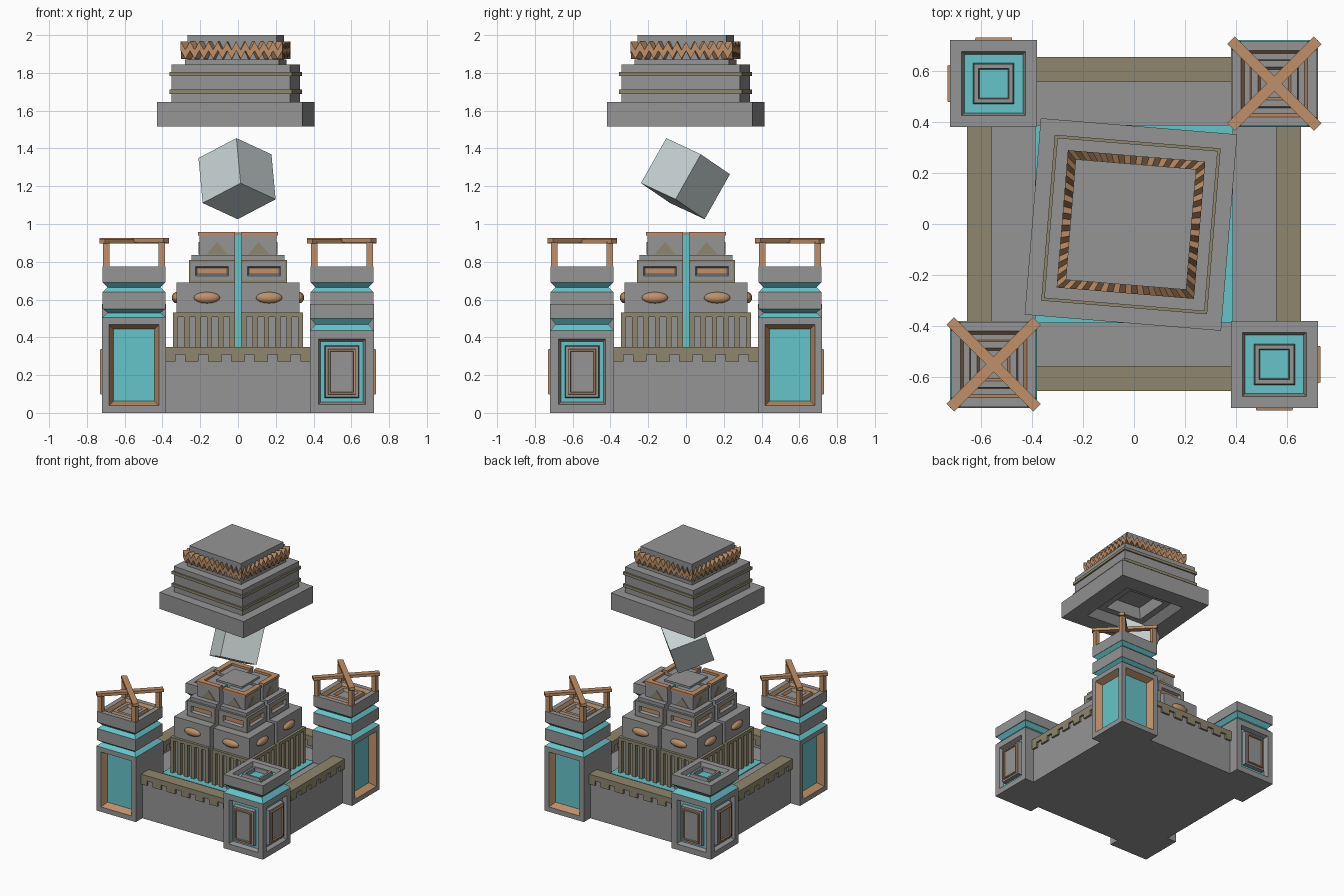
import bpy, bmesh, math
from mathutils import Matrix, Vector

if "Cube" in bpy.data.objects:
    bpy.data.objects.remove(bpy.data.objects["Cube"])

COLOURS = {
    "stone_grey": (0.30, 0.30, 0.30), "teal_glow": (0.13, 0.55, 0.59),
    "copper_brown": (0.52, 0.28, 0.14), "olive_trim": (0.27, 0.24, 0.155),
    "pale_crystal": (0.58, 0.65, 0.65),
}
MATS = []
for n, c in COLOURS.items():
    m = bpy.data.materials.new(n)
    m.diffuse_color = (*c, 1)
    m.use_nodes = True
    m.node_tree.nodes["Principled BSDF"].inputs["Base Color"].default_value = m.diffuse_color
    MATS.append(m)
GREY, TEAL, BROWN, OLIVE, PALE = range(5)
ALL4, PAIR = (0, 90, 180, 270), (0, 180)


def box(bm, x, y, z, mat, matrix=Matrix()):
    """Box from (min, max) ranges."""
    size = Matrix.Diagonal((x[1] - x[0], y[1] - y[0], z[1] - z[0], 1))
    mid = Matrix.Translation([(r[0] + r[1]) / 2 for r in (x, y, z)])
    vs = bmesh.ops.create_cube(bm, size=1, matrix=matrix @ mid @ size)["verts"]
    faces = list({f for v in vs for f in v.link_faces})
    for f in faces:
        f.material_index = mat
    return faces


def loft(bm, rings, cx=0, cy=0):
    """Stack of square rings (half width, z, colour of the band below)."""
    loops = [[bm.verts.new((cx + sx * h, cy + sy * h, z))
              for sx, sy in ((-1, -1), (1, -1), (1, 1), (-1, 1))] for h, z, _ in rings]
    faces = [bm.faces.new(loops[0][::-1])]
    faces[0].material_index = rings[0][2]
    for a, b, ring in zip(loops, loops[1:], rings[1:]):
        for i in range(4):
            j = (i + 1) % 4
            f = bm.faces.new((a[i], a[j], b[j], b[i]))
            f.material_index = ring[2]
            faces.append(f)
    f = bm.faces.new(loops[-1])
    f.material_index = rings[-1][2]
    bm.normal_update()
    return faces + [f]


def panel(bm, face, steps, centre):
    """Nested insets (width, depth, ring colour) ending in a centre colour."""
    for width, depth, mat in steps:
        bm.normal_update()
        ring = bmesh.ops.inset_individual(bm, faces=[face], thickness=width, depth=depth,
                                          use_even_offset=True)["faces"]
        for f in ring:
            if f is not face:
                f.material_index = mat
    face.material_index = centre


def facing(faces, d):
    return max((f for f in faces if f.normal.dot(Vector(d)) > 0.9), key=lambda f: f.calc_area())


def finish(name, bm, turns=(0,), matrix=Matrix(), smooth=False):
    geom = bm.verts[:] + bm.edges[:] + bm.faces[:]
    for t in turns[1:]:
        new = bmesh.ops.duplicate(bm, geom=geom)["geom"]
        bmesh.ops.rotate(bm, cent=(0, 0, 0), matrix=Matrix.Rotation(math.radians(t), 3, 'Z'),
                         verts=[v for v in new if isinstance(v, bmesh.types.BMVert)])
    for f in bm.faces:
        f.smooth = smooth
    me = bpy.data.meshes.new(name)
    bm.to_mesh(me)
    bm.free()
    for m in MATS:
        me.materials.append(m)
    ob = bpy.data.objects.new(name, me)
    ob.matrix_world = matrix
    bpy.context.collection.objects.link(ob)


# Solid base, with a teal plate in the courtyard
bm = bmesh.new()
loft(bm, [(.64, 0, GREY), (.64, .25, GREY)])
loft(bm, [(.388, .25, TEAL), (.388, .256, TEAL)])
finish("base", bm)

# Curtain walls with notched olive coping
bm = bmesh.new()
box(bm, (-.4, .4), (-.64, -.567), (.25, .32), GREY)
box(bm, (-.4, .4), (-.655, -.557), (.31, .35), OLIVE)
for i in range(7):
    x = -.366 + i * .122
    box(bm, (x - .036, x + .036), (-.655, -.557), (.272, .31), OLIVE)
finish("curtain_wall", bm, ALL4)

# Tall towers with sunken teal panels
C = .55
bm = bmesh.new()
body = loft(bm, [(.17, 0, GREY), (.17, .505, GREY)], -C, -C)
for d in ((-1, 0, 0), (0, -1, 0)):
    panel(bm, facing(body, d), [(.038, 0, GREY), (.024, -.05, BROWN)], TEAL)
loft(bm, [(.17, .505, TEAL), (.14, .53, TEAL), (.165, .55, TEAL), (.167, .55, GREY),
          (.167, .64, GREY), (.165, .64, TEAL), (.14, .665, TEAL), (.165, .69, TEAL),
          (.167, .69, GREY), (.167, .775, GREY), (.13, .775, GREY), (.118, .75, BROWN),
          (.095, .75, GREY), (.09, .77, BROWN), (.065, .77, GREY), (.055, .75, BROWN),
          (.054, .75, GREY)], -C, -C)
finish("tall_tower", bm, PAIR)

# Posts and crossed beams on the tall towers
bm = bmesh.new()
for sx in (-1, 1):
    for sy in (-1, 1):
        px, py = -C + sx * .147, -C + sy * .147
        box(bm, (px - .017, px + .017), (py - .017, py + .017), (.77, .905), BROWN)
for ang, z in ((45, .898), (-45, .903)):
    m = Matrix.Translation((-C, -C, z)) @ Matrix.Rotation(math.radians(ang), 4, 'Z')
    box(bm, (-.24, .24), (-.021, .021), (0, .022), BROWN, m)
finish("tower_beams", bm, PAIR)

# Short towers with framed panels and a teal well on top
bm = bmesh.new()
body = loft(bm, [(.17, 0, GREY), (.17, .435, GREY)], C, -C)
for d in ((1, 0, 0), (0, -1, 0)):
    panel(bm, facing(body, d), [(.045, 0, GREY), (.012, -.03, GREY), (.022, 0, TEAL),
                                (.004, .03, GREY), (.014, 0, GREY), (.002, .01, BROWN),
                                (.009, 0, BROWN), (.002, -.01, BROWN)], GREY)
loft(bm, [(.17, .435, TEAL), (.14, .468, TEAL), (.165, .5, TEAL), (.17, .5, GREY),
          (.17, .577, GREY), (.125, .577, GREY), (.115, .545, GREY), (.08, .545, TEAL),
          (.076, .572, GREY), (.06, .572, GREY), (.056, .545, GREY), (.054, .545, TEAL)], C, -C)
finish("short_tower", bm, PAIR)

# Keep: four quarters separated by narrow gaps
G = .015
bm = bmesh.new()
box(bm, (G, .32), (G, .32), (.25, .53), GREY)
box(bm, (G, .345), (G, .345), (.508, .532), OLIVE)
for i in range(6):
    u = (.017 + .06 * i, .045 + .06 * i)
    box(bm, (.318, .343), u, (.25, .51), OLIVE)
    box(bm, u, (.318, .343), (.25, .51), OLIVE)
finish("keep_fluted_tier", bm, ALL4)

bm = bmesh.new()
box(bm, (G, .325), (G, .325), (.532, .69), GREY)
finish("keep_boss_tier", bm, ALL4)

bm = bmesh.new()
for at, r in (((.325, .165, .61), (.025, .07, .03)), ((.165, .325, .61), (.07, .025, .03))):
    bmesh.ops.create_uvsphere(bm, u_segments=16, v_segments=8, radius=1,
                              matrix=Matrix.Translation(at) @ Matrix.Diagonal((*r, 1)))
for f in bm.faces:
    f.material_index = BROWN
finish("keep_boss", bm, ALL4, smooth=True)

bm = bmesh.new()
faces = box(bm, (G, .26), (G, .26), (.69, .81), GREY)
bm.normal_update()
for d in ((1, 0, 0), (0, 1, 0)):
    panel(bm, facing(faces, d), [(.01, 0, OLIVE), (.026, 0, GREY), (.008, -.02, GREY)], BROWN)
box(bm, (G, .245), (G, .245), (.81, .835), GREY)
finish("keep_slot_tier", bm, ALL4)

bm = bmesh.new()
box(bm, (G, .205), (G, .205), (.835, .94), GREY)
box(bm, (.172, .212), (G, .212), (.938, .957), BROWN)
box(bm, (G, .172), (.172, .212), (.938, .957), BROWN)
for swap in (False, True):   # thin triangle plates
    tri = [(.052, .838), (.168, .838), (.11, .905)]
    rows = [[bm.verts.new((u, w, z) if swap else (w, u, z)) for u, z in tri] for w in (.2, .209)]
    new = [bm.faces.new(rows[0]), bm.faces.new(rows[1])]
    new += [bm.faces.new((rows[0][i], rows[0][i - 1], rows[1][i - 1], rows[1][i])) for i in range(3)]
    for f in new:
        f.material_index = OLIVE
    bmesh.ops.recalc_face_normals(bm, faces=new)
finish("keep_crown_tier", bm, ALL4)

bm = bmesh.new()
loft(bm, [(.11, .25, TEAL), (.11, .942, TEAL), (.11, .955, GREY)])
finish("keep_core", bm)

# Floating tilted cube
bm = bmesh.new()
box(bm, (-.137, .137), (-.137, .137), (-.137, .137), PALE)
tilt = Matrix(((-.077, .676, -.734), (.49, .67, .56), (.869, -.309, -.386))).to_4x4()
finish("floating_cube", bm, matrix=Matrix.Translation((-.005, -.003, 1.24)) @ tilt)

# Floating stepped roof, hollow below, turned slightly
TURN = Matrix.Translation((-.012, -.002, 0)) @ Matrix.Rotation(math.radians(-4.7), 4, 'Z')
bm = bmesh.new()
loft(bm, [(.14, 1.66, GREY), (.15, 1.57, GREY), (.2, 1.57, GREY), (.25, 1.515, GREY),
          (.386, 1.515, GREY), (.386, 1.645, GREY), (.315, 1.645, GREY), (.315, 1.845, GREY),
          (.25, 1.845, GREY), (.25, 1.87, GREY), (.237, 1.87, GREY), (.237, 2, GREY)])
finish("roof", bm, matrix=TURN)

bm = bmesh.new()
for z in (1.70, 1.795):
    loft(bm, [(.31, z - .011, OLIVE), (.326, z - .011, OLIVE), (.326, z + .011, OLIVE),
              (.31, z + .011, OLIVE)])
finish("roof_bands", bm, matrix=TURN)

# Zigzag ring around the roof top
bm = bmesh.new()
N, prev = 22, None
for i in range(N + 1):
    t, z = 2 * i / N - 1, 1.92 + (.022 if i % 2 == 0 else -.022)
    cur = [bm.verts.new((t * h, -h, z + dz))
           for h, dz in ((.27, -.024), (.27, .024), (.23, .024), (.23, -.024))]
    if prev:
        for k in range(4):
            j = (k + 1) % 4
            bm.faces.new((prev[k], cur[k], cur[j], prev[j])).material_index = BROWN
    prev = cur
finish("roof_zigzag", bm, ALL4, matrix=TURN)
